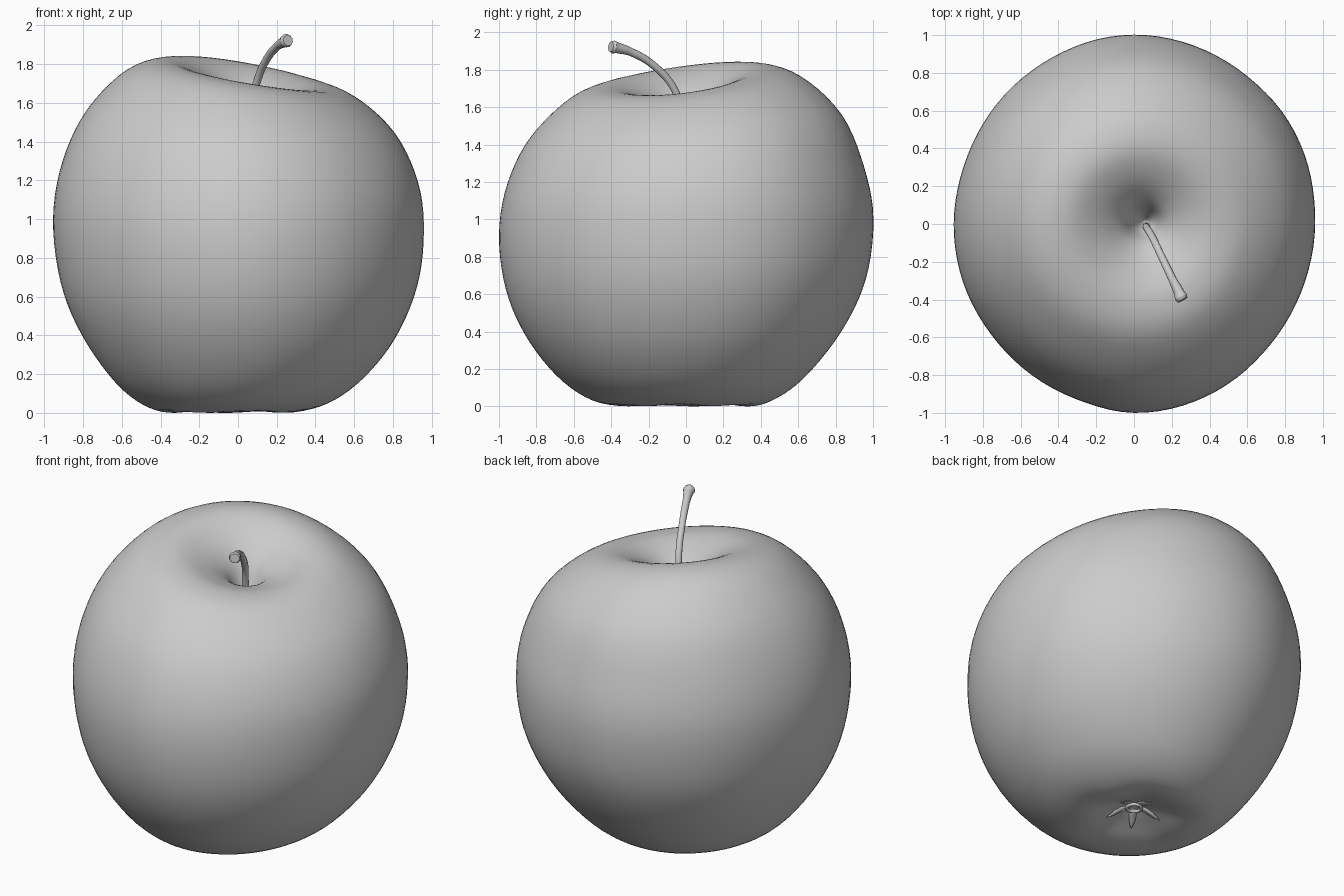
import bpy, bmesh, math
from mathutils import Vector

if "Cube" in bpy.data.objects:
    bpy.data.objects.remove(bpy.data.objects["Cube"])

SEG, SUB = 96, 5

# Meridian profiles (radius, height) from stem cavity over the shoulder to the calyx
RIGHT = [(0, 1.42), (.05, 1.48), (.12, 1.59), (.25, 1.65), (.42, 1.675), (.61, 1.62), (.81, 1.44), (.93, 1.19),
         (.96, .93), (.925, .65), (.81, .38), (.64, .17), (.46, .045), (.28, .0), (.13, .05), (0, .085)]
LEFT = [(0, 1.42), (.05, 1.49), (.12, 1.64), (.25, 1.76), (.40, 1.82), (.58, 1.765), (.785, 1.56), (.91, 1.30),
        (.96, 1.0), (.92, .67), (.81, .40), (.63, .15), (.46, .025), (.30, .0), (.13, .05), (0, .085)]
BACK = [(0, 1.42), (.05, 1.49), (.12, 1.63), (.25, 1.75), (.42, 1.81), (.62, 1.755), (.83, 1.56), (.95, 1.28),
        (1.0, 1.0), (.96, .68), (.83, .40), (.63, .15), (.45, .025), (.30, .0), (.13, .05), (0, .085)]
FRONT = [(0, 1.42), (.05, 1.48), (.12, 1.59), (.25, 1.665), (.42, 1.705), (.61, 1.65), (.83, 1.44), (.955, 1.19),
         (1.0, .92), (.965, .63), (.86, .38), (.69, .16), (.50, .03), (.30, .0), (.13, .05), (0, .085)]

# Uneven girth: degrees -> radial change
GIRTH = [(0, 0), (27, .012), (60, 0), (96, .003), (118, -.012), (138, -.012), (161, -.015), (180, -.003),
         (198, -.008), (221, -.022), (246, -.022), (276, .003), (294, -.006), (321, -.016), (338, -.01), (360, 0)]


def girth(deg):
    # gaussian-smoothed table
    num = den = 0
    for a, v in GIRTH[:-1]:
        d = (deg - a + 180) % 360 - 180
        w = math.exp(-(d / 16) ** 2)
        num += w * v
        den += w
    return num / den


def blended_profile(a):
    c, s, c2 = math.cos(a), math.sin(a), math.cos(2 * a)
    out = []
    for p in zip(RIGHT, LEFT, BACK, FRONT):
        r, l, b, f = (Vector(q) for q in p)
        out.append((r + l + b + f) / 4 + (r - l) * c / 2 + (b - f) * s / 2 + (r + l - b - f) * c2 / 4)
    return out


def smooth_path(pts):
    flip = lambda v: Vector((-v.x, v.y))
    ext = [flip(pts[1])] + pts + [flip(pts[-2])]
    out = []
    for i in range(1, len(ext) - 2):
        a, b, c, d = ext[i - 1:i + 3]
        for k in range(SUB):
            t = k / SUB
            out.append(.5 * (2 * b + (c - a) * t + (2 * a - 5 * b + 4 * c - d) * t * t
                             + (3 * b - a - 3 * c + d) * t ** 3))
    return out + [pts[-1]]


def mesh_object(name, bm):
    bmesh.ops.recalc_face_normals(bm, faces=bm.faces)
    for f in bm.faces:
        f.smooth = True
    me = bpy.data.meshes.new(name)
    bm.to_mesh(me)
    bm.free()
    ob = bpy.data.objects.new(name, me)
    bpy.context.collection.objects.link(ob)
    return ob


# Fruit body
bm = bmesh.new()
columns = []
for j in range(SEG):
    a = 2 * math.pi * j / SEG
    col = []
    path = smooth_path(blended_profile(a))
    for i, p in enumerate(path[1:-1], 1):
        r = p.x * (1 + girth(math.degrees(a)) * min(1, p.x))
        z = p.y
        off = max(0, 1 - r / .6) if i < len(path) / 2 else 0
        if p.y < .3:  # soft lobes round the calyx
            z += .005 * (1 + math.cos(5 * a + .6)) * math.exp(-((r - .27) / .12) ** 2)
        col.append(bm.verts.new((r * math.cos(a) + .06 * off, r * math.sin(a) + .01 * off, z)))
    columns.append(col)
top = bm.verts.new((.06, .01, 1.42))
bottom = bm.verts.new((0, 0, .085))
for j in range(SEG):
    A, B = columns[j], columns[(j + 1) % SEG]
    bm.faces.new((top, A[0], B[0]))
    bm.faces.new((bottom, B[-1], A[-1]))
    for i in range(len(A) - 1):
        bm.faces.new((A[i], A[i + 1], B[i + 1], B[i]))
low = min(v.co.z for v in bm.verts)
for v in bm.verts:
    v.co.z -= low
mesh_object("apple_body", bm)

# Stem: bent tube flaring at the tip
path = [(.065, -.01, 1.38, .9), (.07, -.025, 1.58, .9), (.095, -.065, 1.70, .9), (.145, -.17, 1.82, .9),
        (.205, -.295, 1.895, 1), (.24, -.365, 1.916, 1.3), (.25, -.388, 1.921, 1.6), (.258, -.402, 1.923, 1.3)]
cu = bpy.data.curves.new("stem", 'CURVE')
cu.dimensions = '3D'
cu.bevel_depth = .022
cu.bevel_resolution = 4
cu.use_fill_caps = True
sp = cu.splines.new('BEZIER')
sp.bezier_points.add(len(path) - 1)
for bp, (x, y, z, r) in zip(sp.bezier_points, path):
    bp.co = (x, y, z)
    bp.radius = r
    bp.handle_left_type = bp.handle_right_type = 'AUTO'
bpy.context.collection.objects.link(bpy.data.objects.new("stem", cu))

# Dried flower remains: five pointed sepals around a small ring
bm = bmesh.new()
for k in range(5):
    a = 2 * math.pi * k / 5 + .35
    d, n = Vector((math.cos(a), math.sin(a), 0)), Vector((-math.sin(a), math.cos(a), 0))
    rows = []
    for r, z, w in [(.03, .08, .014), (.07, .066, .022), (.11, .048, .019), (.14, .032, .010), (.16, .024, .002)]:
        c = d * r + Vector((0, 0, z))
        rows.append([bm.verts.new(c - n * w), bm.verts.new(c - Vector((0, 0, .004))), bm.verts.new(c + n * w)])
    for p, q in zip(rows, rows[1:]):
        for i in range(2):
            bm.faces.new((p[i], p[i + 1], q[i + 1], q[i]))
sepals = mesh_object("calyx_sepals", bm)
sepals.modifiers.new("thickness", 'SOLIDIFY').thickness = .006

bpy.ops.mesh.primitive_torus_add(major_radius=.042, minor_radius=.01, major_segments=32, minor_segments=10,
                                 location=(0, 0, .067))
bpy.context.object.name = "calyx_ring"
bpy.ops.object.shade_smooth()
